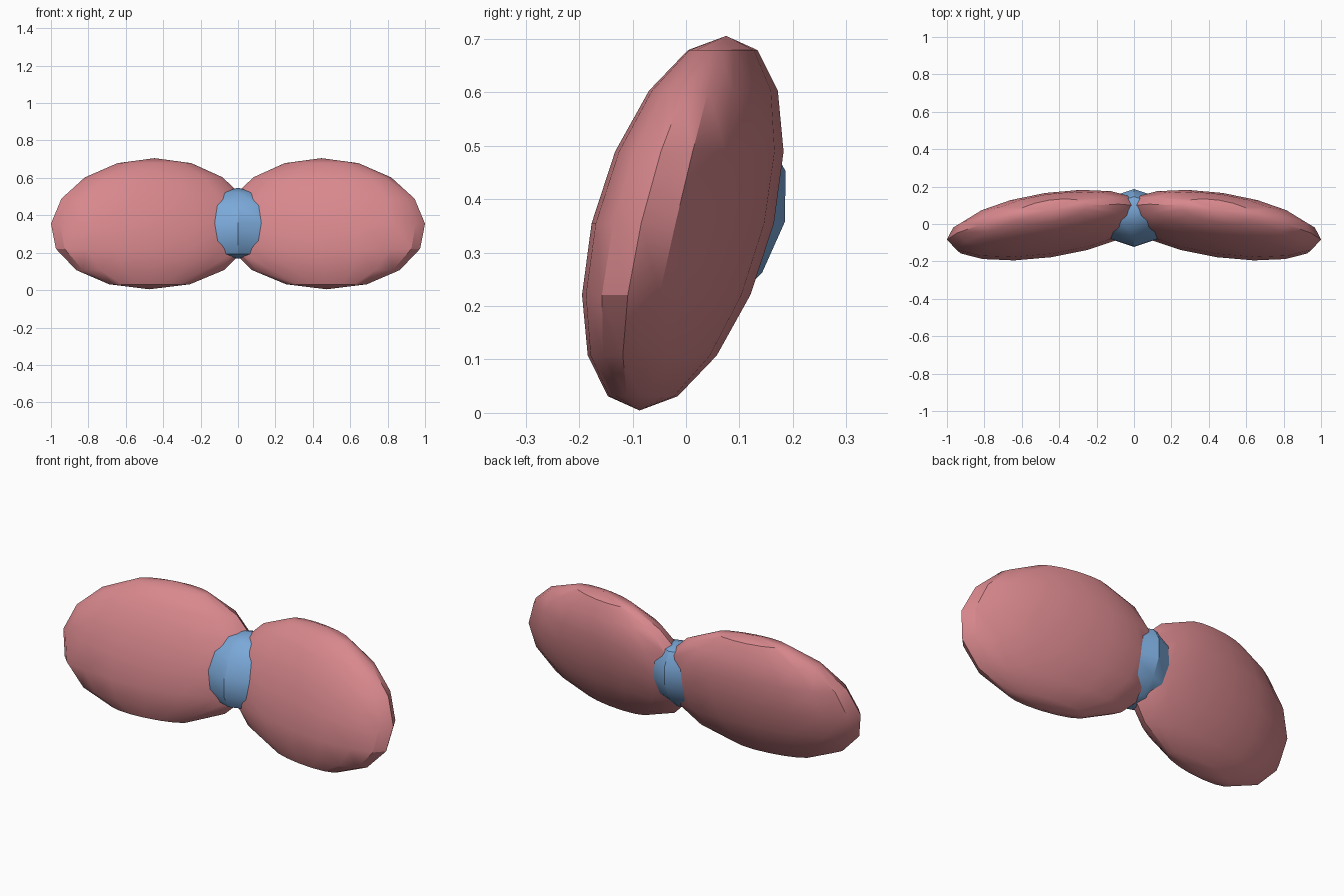
import bpy, bmesh, math

cube = bpy.data.objects.get("Cube")
if cube:
    bpy.data.objects.remove(cube, do_unlink=True)

LEAN = 0.231  # backward lean: y gained per unit of height


def make_material(name, colour):
    mat = bpy.data.materials.new(name)
    mat.use_nodes = True
    mat.diffuse_color = colour
    mat.node_tree.nodes["Principled BSDF"].inputs["Base Color"].default_value = colour
    return mat


def ellipsoid(name, segments, rings, radii, centre, mat, yaw=0.0, side=1, taper=0.0, drift=0.0):
    """Low-poly ellipsoid turned about z, leaned back, optionally narrowed upward."""
    bm = bmesh.new()
    bmesh.ops.create_uvsphere(bm, u_segments=segments, v_segments=rings, radius=1)
    c, s = math.cos(yaw), math.sin(yaw)
    for v in bm.verts:
        x, y, z = (r * k for r, k in zip(radii, v.co))
        v.co.x = side * (centre[0] + (x * c + y * s) * (1 - taper * z) - drift * z)
        v.co.y = centre[1] - x * s + y * c + LEAN * z
        v.co.z = centre[2] + z
    bmesh.ops.recalc_face_normals(bm, faces=bm.faces)
    mesh = bpy.data.meshes.new(name)
    bm.to_mesh(mesh)
    bm.free()
    mesh.materials.append(mat)
    obj = bpy.data.objects.new(name, mesh)
    bpy.context.collection.objects.link(obj)
    bpy.ops.object.select_all(action='DESELECT')
    obj.select_set(True)
    bpy.context.view_layer.objects.active = obj
    bpy.ops.object.shade_smooth_by_angle(angle=math.radians(30))
    return obj


pink = make_material("dusty_pink", (0.686, 0.246, 0.266, 1))
blue = make_material("soft_blue", (0.195, 0.392, 0.686, 1))

# Two puffy lobes, swept forward at their outer tips
for name, side in (("left_lobe", 1), ("right_lobe", -1)):
    ellipsoid(name, 16, 8, (0.5456, 0.154, 0.3505), (0.46, -0.006, 0.355), pink,
              yaw=math.radians(8.2), side=side, taper=0.14, drift=0.04)

# Centre knot between the lobes
ellipsoid("centre_knot", 8, 6, (0.19, 0.153, 0.19), (0, 0.032, 0.3575), blue)
